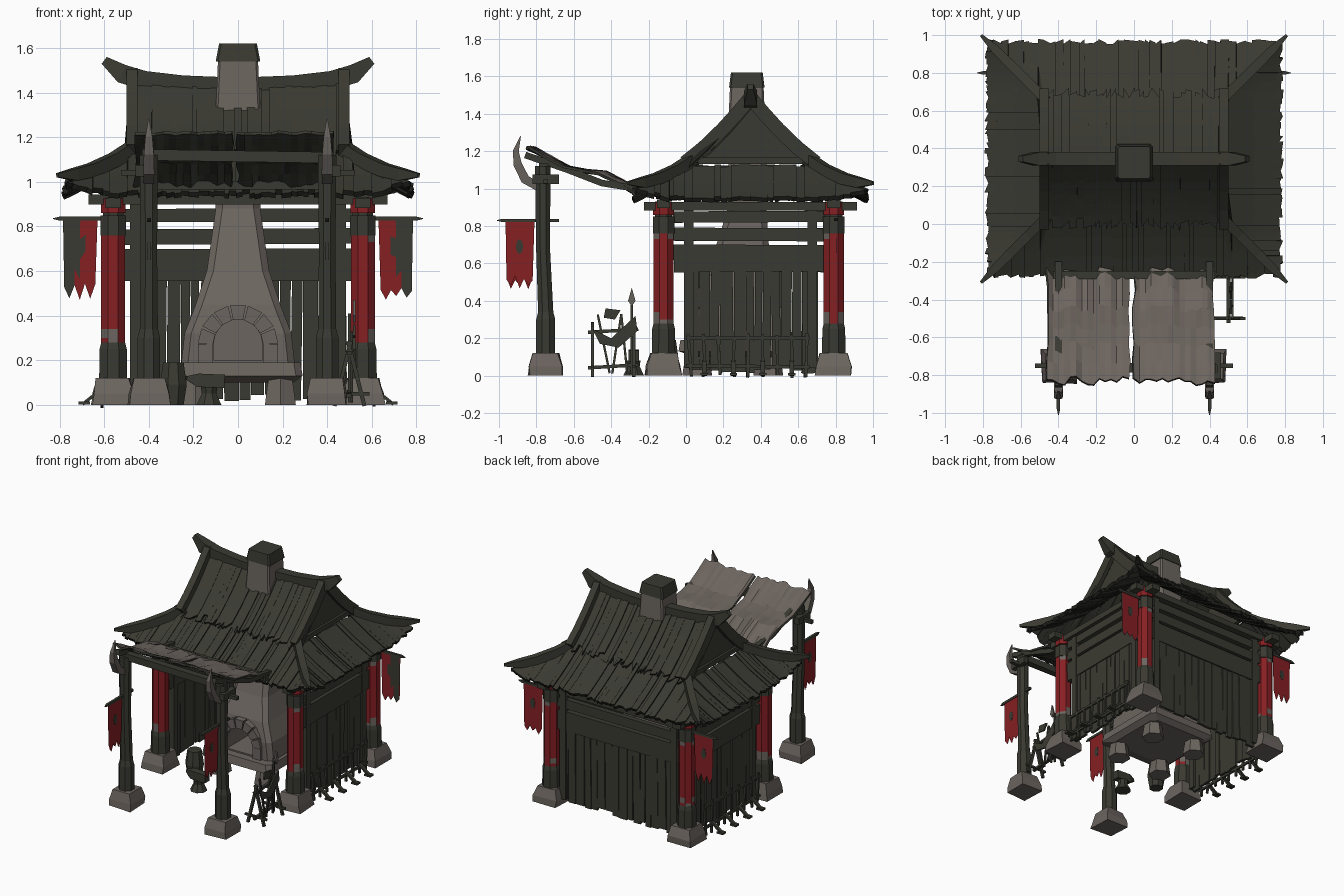
import bpy, bmesh, math, random
from mathutils import Vector, Matrix

random.seed(4)
R = random.uniform
if "Cube" in bpy.data.objects:
    bpy.data.objects.remove(bpy.data.objects["Cube"])


def material(name, r, g, b):
    m = bpy.data.materials.new(name)
    m.use_nodes = True
    m.diffuse_color = (r, g, b, 1)
    m.node_tree.nodes["Principled BSDF"].inputs["Base Color"].default_value = (r, g, b, 1)
    return m


WOOD = material("dark_wood", .042, .042, .032)
CRACK = material("crack_black", .014, .014, .011)
STONE = material("grey_stone", .15, .13, .115)
CLOTH = material("worn_hide", .15, .128, .113)
RED = material("red_paint", .24, .014, .017)
BONE = material("pale_horn", .13, .115, .1)
MID = .345  # depth of the ridge line


def finish(name, bm, *mats, normals=True):
    if normals:
        bmesh.ops.recalc_face_normals(bm, faces=bm.faces)
    me = bpy.data.meshes.new(name)
    bm.to_mesh(me)
    bm.free()
    ob = bpy.data.objects.new(name, me)
    bpy.context.collection.objects.link(ob)
    for m in mats:
        me.materials.append(m)
    return ob


def add_box(bm, c, size, rot=(0, 0, 0)):
    turn = Matrix.Rotation(rot[0], 4, 'X') @ Matrix.Rotation(rot[1], 4, 'Y') @ Matrix.Rotation(rot[2], 4, 'Z')
    bmesh.ops.create_cube(bm, size=1, matrix=Matrix.Translation(c) @ turn @ Matrix.Diagonal((*size, 1)))


def box(name, c, size, mat=WOOD, rot=(0, 0, 0)):
    bm = bmesh.new()
    add_box(bm, c, size, rot)
    return finish(name, bm, mat)


def loft(name, rings, *mats):
    bm = bmesh.new()
    vs = [[bm.verts.new(p) for p in ring] for ring in rings]
    n = len(vs[0])
    for a, b in zip(vs, vs[1:]):
        for i in range(n):
            bm.faces.new((a[i], a[(i + 1) % n], b[(i + 1) % n], b[i]))
    bm.faces.new(vs[0])
    bm.faces.new(vs[-1])
    return finish(name, bm, *mats)


def plate(name, pts, depth, mat):
    return loft(name, [pts, [Vector(p) + Vector(depth) for p in pts]], mat)


def sweep(name, pts, w, h, mat=WOOD, scale=None):
    pts = [Vector(p) for p in pts]
    side = (pts[-1] - pts[0]).cross(Vector((0, 0, 1)))
    side = side.normalized() if side.length > .01 else Vector((1, 0, 0))
    rings = []
    for i, p in enumerate(pts):
        up = side.cross((pts[min(i + 1, len(pts) - 1)] - pts[max(i - 1, 0)]).normalized())
        k = scale[i] if scale else 1
        rings.append([p + side * a * w * k / 2 + up * b * h * k / 2 for a, b in ((-1, -1), (1, -1), (1, 1), (-1, 1))])
    return loft(name, rings, mat)


def ring(x, y, z, r, n=8):
    return [(x + r * math.cos((i + .5) * math.tau / n), y + r * math.sin((i + .5) * math.tau / n), z) for i in range(n)]


def rect(z, hx, y0, y1, c=.03):
    return [(-hx + c, y0, z), (hx - c, y0, z), (hx, y0 + c, z), (hx, y1 - c, z),
            (hx - c, y1, z), (-hx + c, y1, z), (-hx, y1 - c, z), (-hx, y0 + c, z)]


def footing(name, x, y, s=.095):
    j = lambda: R(-.008, .008)
    rings = [[(x + a * k + j(), y + b * k + j(), z) for a, b in ((-1, -1), (1, -1), (1, 1), (-1, 1))]
             for z, k in ((0, s), (.05, s * .95), (.12, s * .75))]
    loft(name, rings, STONE)


# Roof shape: height by distance from the ridge, with lifted corners
SLOPE = ((0, 1.43), (.1, 1.32), (.2, 1.225), (.325, 1.125), (.465, 1.035), (.615, .955), (.7, .925))


def roof_z(x, y, v):
    z = next(z0 + (z1 - z0) * (v - v0) / (v1 - v0) for (v0, z0), (v1, z1) in zip(SLOPE, SLOPE[1:]) if v <= v1)
    corner = min(abs(x) - .155, abs(y - MID))
    return z + .05 * max(0, (corner - .35) / .26) ** 2 + .03 * (x / .5) ** 2 * max(0, 1 - v / .3)


def shingles(name, place, half, top, bottom, lift, ragged):
    bm = bmesh.new()
    a = -half
    while a < half - .005:
        b = min(a + R(.02, .05), half)
        dz = lift + R(-.008, .008)
        rows = []
        ends = [max(bottom + R(-ragged, ragged), top(e) + .005) for e in (a, b)]
        for i in range(7):
            row = []
            for e, end in zip((a, b), ends):
                v = top(e) + (end - top(e)) * i / 6
                x, y = place(e, v)
                row.append(bm.verts.new((x, y, roof_z(x, y, v) + dz)))
            rows.append(row)
        for p, q in zip(rows, rows[1:]):
            bm.faces.new((p[0], p[1], q[1], q[0]))
        a = b
    ob = finish(name, bm, WOOD, CRACK)
    mod = ob.modifiers.new("thickness", 'SOLIDIFY')
    mod.thickness, mod.offset, mod.material_offset_rim = .024, 0, 1


for s, word in ((-1, "front"), (1, "back")):
    place = lambda e, v: (e, MID + s * v)
    shingles(word + "_roof_lower", place, .77, lambda e: 0 if abs(e) < .48 else abs(e) - .155, .615, -.012, .014)
    shingles(word + "_roof_upper", place, .46, lambda e: 0, .34, .008, .03)
for s, word in ((-1, "right"), (1, "left")):
    shingles(word + "_roof_skirt", lambda e, v: (s * (v + .155), MID + e), .61, lambda e: max(.325, abs(e)), .62, -.012, .012)
    steps = [i / 10 for i in range(-3, 4)]
    gable = [(s * .46, MID + v, roof_z(.46, MID, abs(v)) - .01) for v in steps]
    plate(word + "_gable", gable, (s * .012, 0, 0), WOOD)
    box(word + "_gable_beam", (s * .475, MID, 1.15), (.03, .56, .035))
    for q, end in ((-1, "front"), (1, "back")):
        sweep(f"{word}_{end}_barge", [(s * .475, MID + q * v, roof_z(.475, MID, v) + .03)
                                      for v in (.35, .25, .15, .07, 0)], .05, .075)
        hip = [(s * (v + .155), MID + q * v) for v in (.31, .4, .5, .58, .655)]
        sweep(f"{word}_{end}_hip", [(x, y, roof_z(x, y, abs(y - MID)) + .02) for x, y in hip],
              .05, .06, WOOD, (1, 1, 1, .9, .3))
RIDGE = ((0, 1.425), (.25, 1.435), (.42, 1.455), (.52, 1.485), (.6, 1.545))
sweep("ridge_beam", [(-x, MID, z) for x, z in RIDGE[:0:-1]] + [(x, MID, z) for x, z in RIDGE],
      .07, .085, WOOD, (.45, 1, 1, 1, 1, 1, 1, 1, .45))

# Corner pillars with painted sleeves
for s in (-1, 1):
    for y, end in ((-.12, "front"), (.79, "back")):
        tag = ("left_" if s > 0 else "right_") + end
        x = s * .56
        footing(tag + "_footing", x, y)
        loft(tag + "_pillar", [ring(x, y, .1, .05), ring(x, y, .93, .05)], WOOD)
        loft(tag + "_pillar_shoe", [ring(x, y, .11, .068), ring(x, y, .25, .066), ring(x, y, .28, .058)], WOOD)
        paint = loft(tag + "_pillar_paint", [ring(x, y, z, .058) for z in (.26, .3, .34, .45, .6, .73, .76)], RED, STONE)
        for f in paint.data.polygons:
            if f.center.z < .34 and R(0, 1) < .6 - (f.center.z - .28) * 5 or f.center.z > .73 and R(0, 1) < .3:
                f.material_index = 1
        loft(tag + "_pillar_band", [ring(x, y, .76, .062), ring(x, y, .85, .062)], WOOD)
        loft(tag + "_pillar_cap", [ring(x, y, .86, .06), ring(x, y, .925, .06)], RED)

# Eave plates and walls
for y, word in ((-.12, "front"), (.79, "back")):
    box(word + "_eave_plate", (0, y, .92), (1.34, .07, .045))


def wall(name, across, c, half, zt, ends):
    bm = bmesh.new()
    a = -half
    while a < half:
        w = R(.04, .075)
        zb = R(.01, .05)
        z = zt + R(-.01, .02)
        p, q = a + w / 2, c + R(-.006, .006)
        pos, size = ((p, q), (w - .004, .02)) if across else ((q, p + MID), (.02, w - .004))
        add_box(bm, (*pos, (z + zb) / 2), (*size, z - zb), (0, R(-.015, .015), 0) if across else (R(-.015, .015), 0, 0))
        a += w
    for z, h in ((.595, .08), (.665, .07), (.755, .07), (.85, .06)):
        n = ends * 2 - R(0, .04)
        pos, size = ((0, c), (n, .04)) if across else ((c, MID), (.04, n))
        add_box(bm, (*pos, z), (*size, h), (0, R(-.008, .008), 0) if across else (R(-.008, .008), 0, 0))
    for e in (-1, 1):
        pos = (e * half, c) if across else (c, MID + e * half)
        add_box(bm, (*pos, .47), (.05, .05, .86))
    finish(name, bm, WOOD)


wall("back_wall", True, .78, .46, .58, .56)
for s, word in ((-1, "right"), (1, "left")):
    wall(word + "_wall", False, s * .55, .33, .58, .42)
    box(word + "_eave_plate", (s * .56, MID, .905), (.07, 1.14, .045))
    # Low fence and props outside the wall
    bm = bmesh.new()
    for z in (.05, .2):
        add_box(bm, (s * .61, .33, z), (.015, .66, .018), (R(-.02, .02), 0, 0))
    for i in range(9):
        y = .02 + i * .078
        add_box(bm, (s * .61, y, .11), (.014, .016, R(.2, .25)), (R(-.08, .08), 0, 0))
        if i % 2:
            add_box(bm, (s * .65, y, .04), (.014, .025, .12), (0, -s * .9, 0))
            add_box(bm, (s * .69, y, .008), (.05, .04, .014))
    finish(word + "_fence", bm, WOOD)

# Hearth: platform, oven with arched mouth, chimney
loft("hearth_platform", [rect(.1, .25, .06, .52), rect(.13, .29, -.04, .56), rect(.19, .28, -.03, .55)], STONE)
for s in (-1, 1):
    for y in (.06, .44):
        loft("hearth_leg", [ring(s * .19, y, 0, .08, 6), ring(s * .19, y, .13, .06, 6)], STONE)
oven = loft("oven", [rect(.18, .255, .03, .53), rect(.32, .24, .03, .52), rect(.45, .19, .06, .48),
                     rect(.6, .14, .13, .45), rect(.88, .1, .22, .43), rect(1.2, .105, .23, .43),
                     rect(1.32, .1, .225, .425, .01), rect(1.54, .09, .235, .415, .01)], STONE)
arch = [(.11 * math.cos(i * math.pi / 8), .27 + .115 * math.sin(i * math.pi / 8)) for i in range(9)]
cutter = plate("oven_mouth_cutter", [(x, -.1, z) for x, z in [(.11, .2)] + arch + [(-.11, .2)]], (0, .4, 0), STONE)
cut = oven.modifiers.new("mouth", 'BOOLEAN')
cut.operation, cut.object, cut.solver = 'DIFFERENCE', cutter, 'EXACT'
bpy.context.view_layer.objects.active = oven
bpy.ops.object.modifier_apply(modifier="mouth")
bpy.data.objects.remove(cutter)
for i in range(7):
    a0, a1 = (i + .06) * math.pi / 7, (i + .94) * math.pi / 7
    block = [(r * math.cos(a), .01, .27 + r * math.sin(a)) for r, a in ((.112, a0), (.18, a0), (.18, a1), (.112, a1))]
    plate("arch_stone", block, (0, .08, 0), STONE)
for s in (-1, 1):
    box("arch_pier", (s * .146, .05, .23), (.068, .08, .085), STONE)
loft("chimney_cap", [rect(1.54, .1, .23, .42, .01), rect(1.62, .085, .24, .41, .01)], WOOD)

# Porch posts, horns and beams
for s, word in ((-1, "right"), (1, "left")):
    x = s * .4
    footing(word + "_porch_footing", x, -.75, .09)
    loft(word + "_porch_post", [ring(x, -.75, .1, .055), ring(x, -.75, .3, .055), ring(x, -.75, .34, .044),
                                ring(x, -.765, .7, .04), ring(x, -.765, 1.12, .045)], WOOD)
    sweep(word + "_horn", [(x, -.79, 1.01), (x, -.86, 1.05), (x, -.9, 1.13), (x, -.91, 1.2), (x, -.885, 1.28)],
          .045, .045, BONE, (1, 1.1, 1, .7, .1))
    sweep(word + "_porch_rafter", [(x, -.86, 1.18), (x, -.63, 1.1), (x, -.45, 1.03), (x, -.2, .99)], .035, .035)
    box(word + "_porch_peg", (s * .46, -.75, 1.04), (.13, .025, .025))
    box(word + "_porch_lashing", (s * .44, -.75, 1.05), (.04, .14, .05))
box("porch_beam", (0, -.76, 1.115), (.86, .05, .05), WOOD, (0, .015, 0))
box("porch_back_beam", (0, -.27, .985), (.86, .04, .04))

# Ragged awning in two halves, dark underneath
for x0, x1, word in ((-.46, -.03, "right"), (.0, .42, "left")):
    bm = bmesh.new()
    grid = []
    n = 14
    for i in range(n + 1):
        x = x0 + (x1 - x0) * i / n
        f, b = -.83 + R(-.025, .025), -.26 + R(-.035, .035)
        grid.append([])
        for k in range(7):
            t = k / 6
            edge = R(-.012, .012) if i in (0, n) else 0
            z = 1.205 - .2 * t + .02 * math.cos(t * 9) + R(-.006, .006)
            grid[-1].append(bm.verts.new((x + edge, f + (b - f) * t, z)))
    for p, q in zip(grid, grid[1:]):
        for k in range(6):
            bm.faces.new((p[k], q[k], q[k + 1], p[k + 1]))
    ob = finish(word + "_awning", bm, CLOTH, WOOD, normals=False)
    mod = ob.modifiers.new("thickness", 'SOLIDIFY')
    mod.thickness, mod.offset = .014, -1
    mod.material_offset, mod.material_offset_rim = 1, 1


# Tattered banners on pointed poles
def banner(name, start, way, patch):
    start, way = Vector(start), Vector(way)
    face = Vector((0, -1, 0)) if way.x else Vector((1, 0, 0))
    sweep(name + "_pole", [start - way * .13, start + way * .17, start + way * .2], .018, .018, WOOD, (1, 1, .2))
    hang = [R(-.33, -.29) - .04 * (i % 2) for i in range(7)]
    bm = bmesh.new()
    for side in (-1, 1):
        g = [[bm.verts.new(start + way * (.155 * i / 6 * (1 - .1 * k / 4) + .01 * k / 4) + face * side * .004
                           + Vector((0, 0, hang[i] * k / 4))) for k in range(5)] for i in range(7)]
        for i in range(6):
            for k in range(4):
                f = bm.faces.new((g[i][k], g[i + 1][k], g[i + 1][k + 1], g[i][k + 1]))
                f.material_index = int(patch and side > 0 and i > 2 - (k == 1) and (k < 3 or i > 3))
    finish(name, bm, RED, WOOD)
    for side in ((-1,) if patch else (-1, 1)):
        c = start + way * .08 + face * side * .0045 + Vector((0, 0, -.14))
        mark = [c + way * .02 * math.cos(a * math.tau / 8) + Vector((0, 0, .04 * math.sin(a * math.tau / 8)))
                for a in range(8)]
        plate(name + "_mark", mark, face * side * .002, WOOD)


for s, word in ((-1, "right"), (1, "left")):
    banner(word + "_back_banner", (s * .63, .8, .835), (s, 0, 0), True)
    banner(word + "_porch_banner", (s * .4, -.81, .83), (0, -1, 0), False)

# Weapon rack beside the porch
bm = bmesh.new()
for y in (-.5, -.28):
    add_box(bm, (.47, y, .14), (.018, .018, .3), (0, .25, 0))
    add_box(bm, (.53, y, .14), (.018, .018, .3), (0, -.25, 0))
    add_box(bm, (.5, y, .05), (.18, .015, .015))
for z in (.05, .24):
    add_box(bm, (.5, -.39, z), (.02, .27, .018), (.06, 0, 0))
for y, a in ((-.44, .2), (-.37, -.15), (-.33, .1)):
    add_box(bm, (.51, y, .17), (.012, .012, .32), (a, 0, 0))
add_box(bm, (.5, -.29, .21), (.012, .012, .4))
finish("weapon_rack", bm, WOOD)
for name, pts in (("axe_blade", ((-.5, .25), (-.4, .2), (-.27, .32), (-.26, .24), (-.36, .15), (-.46, .17))),
                  ("hook_blade", ((-.43, .36), (-.35, .35), (-.38, .3), (-.44, .31))),
                  ("spear_tip", ((-.31, .4), (-.29, .47), (-.27, .4), (-.29, .37)))):
    plate(name, [(.515, y, z) for y, z in pts], (.012, 0, 0), BONE if name == "spear_tip" else WOOD)

# Barrel and anvil in front of the hearth
loft("barrel", [ring(-.29, -.1, z, r) for z, r in ((0, .05), (.09, .065), (.19, .05))], WOOD)
loft("anvil_block", [ring(-.13, -.28, z, r) for z, r in ((0, .06), (.05, .035), (.08, .04))], WOOD)
sweep("anvil", [(-.23, -.28, .12), (-.18, -.28, .11), (-.06, -.28, .105)], .055, .06, WOOD, (.3, 1, 1))
